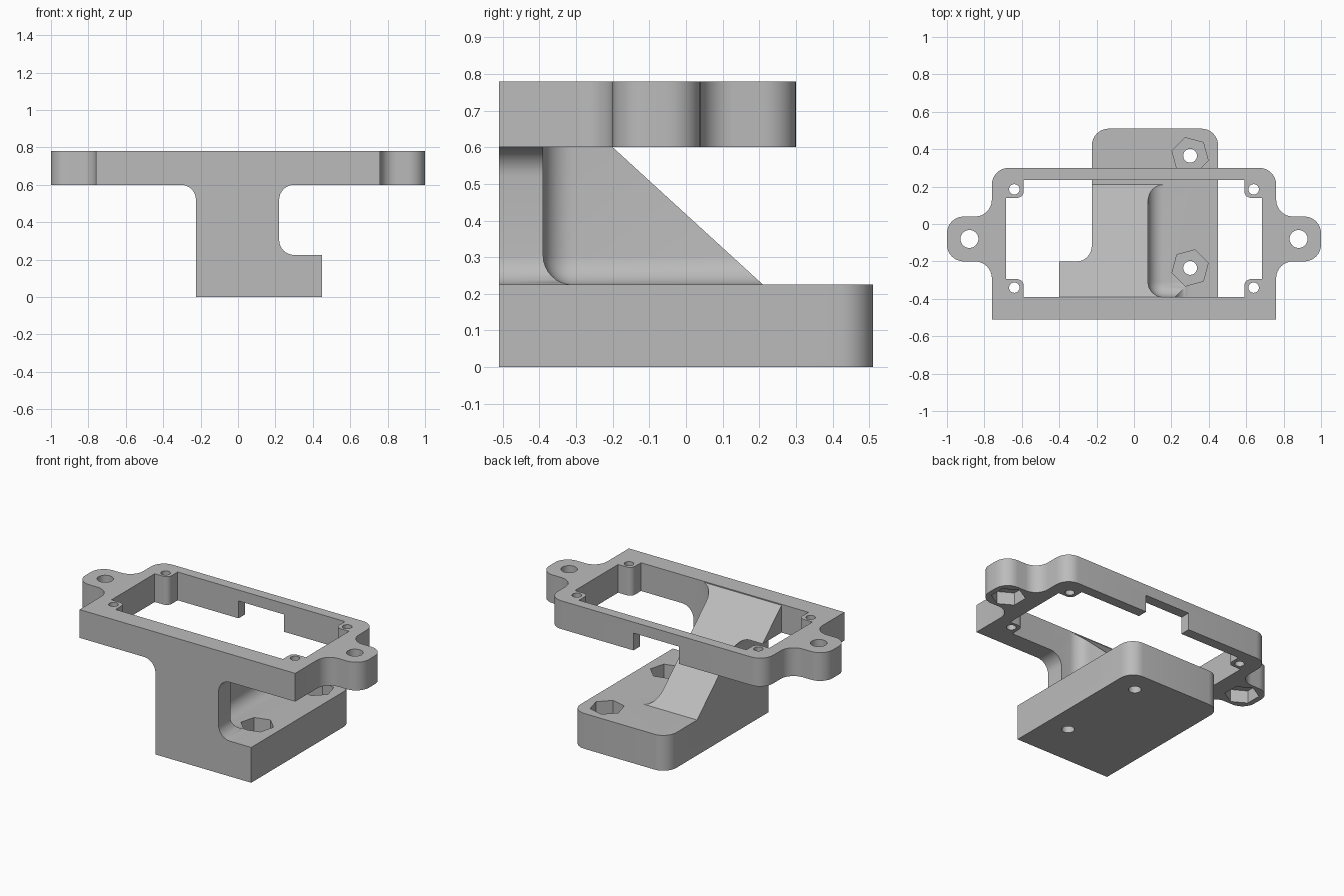
import bpy, bmesh, math
from mathutils import Vector

cube = bpy.data.objects.get("Cube")
if cube:
    bpy.data.objects.remove(cube, do_unlink=True)

grey = bpy.data.materials.new("plain_grey")
grey.use_nodes = True
tone = (0.5, 0.5, 0.5, 1)
grey.diffuse_color = tone
grey.node_tree.nodes["Principled BSDF"].inputs["Base Color"].default_value = tone

FILLET = 0.08
ROUND = 0.09
FRAME_LOW, FRAME_TOP, BASE_TOP = 0.6, 0.78, 0.225
FRONT, WALL_BACK = -0.51, -0.39


def make_object(name, bm):
    bmesh.ops.recalc_face_normals(bm, faces=bm.faces)
    mesh = bpy.data.meshes.new(name)
    bm.to_mesh(mesh)
    bm.free()
    mesh.materials.append(grey)
    obj = bpy.data.objects.new(name, mesh)
    bpy.context.collection.objects.link(obj)
    return obj


def rounded(corners, steps=8):
    """Outline whose corners (u, v, radius) become tangent arcs."""
    out = []
    for i, (u, v, r) in enumerate(corners):
        p = Vector((u, v))
        if not r:
            out.append(p)
            continue
        a = (Vector(corners[i - 1][:2]) - p).normalized()
        b = (Vector(corners[(i + 1) % len(corners)][:2]) - p).normalized()
        half = a.angle(b) / 2
        centre = p + (a + b).normalized() * r / math.sin(half)
        start = p + a * r / math.tan(half) - centre
        end = p + b * r / math.tan(half) - centre
        sweep = start.angle_signed(end)
        for k in range(steps + 1):
            t = -sweep * k / steps
            c, s = math.cos(t), math.sin(t)
            out.append(centre + Vector((start.x * c - start.y * s,
                                        start.x * s + start.y * c)))
    return out


def prism(name, outline, low, high, axis="z"):
    """Extrude a 2D outline along one axis."""
    place = {"z": lambda p, d: (p[0], p[1], d),
             "y": lambda p, d: (p[0], d, p[1]),
             "x": lambda p, d: (d, p[0], p[1])}[axis]
    bm = bmesh.new()
    rings = [[bm.verts.new(place(p, d)) for p in outline] for d in (low, high)]
    bm.faces.new(rings[0])
    bm.faces.new(rings[1])
    n = len(outline)
    for i in range(n):
        j = (i + 1) % n
        bm.faces.new((rings[0][i], rings[0][j], rings[1][j], rings[1][i]))
    return make_object(name, bm)


def box(name, x, y, z):
    return prism(name, [(x[0], y[0]), (x[1], y[0]), (x[1], y[1]), (x[0], y[1])], *z)


def drill(name, x, y, radius, low, high, sides=32, turn=0.0):
    ring = [(x + radius * math.cos(math.radians(turn) + math.tau * i / sides),
             y + radius * math.sin(math.radians(turn) + math.tau * i / sides))
            for i in range(sides)]
    return prism(name, ring, low, high)


def combine(target, tool, operation):
    mod = target.modifiers.new(operation.lower(), "BOOLEAN")
    mod.operation, mod.solver, mod.object = operation, "EXACT", tool
    bpy.context.view_layer.objects.active = target
    bpy.ops.object.modifier_apply(modifier=mod.name)
    bpy.data.objects.remove(tool, do_unlink=True)


def pocket(side):
    """Space beside the rib, filleted where rib, wall and base meet."""
    bm = bmesh.new()
    bmesh.ops.create_cube(bm, size=1)
    low, high = Vector((0.075, WALL_BACK, BASE_TOP)), Vector((0.8, 0.8, 1.2))
    for v in bm.verts:
        v.co = [high[i] if v.co[i] > 0 else low[i] for i in range(3)]
    corner = min(bm.verts, key=lambda v: (v.co - low).length)
    bmesh.ops.bevel(bm, geom=list(corner.link_edges), offset=FILLET, segments=8,
                    profile=0.5, affect="EDGES")
    for v in bm.verts:
        v.co.x *= side
    return make_object("rib_pocket", bm)


# Upright wall with rib: front silhouette, then pockets and slope cut away
left, right = -0.225, 0.22
silhouette = rounded([
    (left, 0.1, 0), (0.45, 0.1, 0), (0.45, BASE_TOP, 0),
    (right, BASE_TOP, FILLET), (right, FRAME_LOW, FILLET), (0.4, FRAME_LOW, 0),
    (0.4, FRAME_TOP, 0), (-0.4, FRAME_TOP, 0), (-0.4, FRAME_LOW, 0),
    (left, FRAME_LOW, FILLET)])
bracket = prism("servo_bracket", silhouette, FRONT, 0.21, "y")
bracket.name = "mounting_bracket"
for side in (-1, 1):
    combine(bracket, pocket(side), "DIFFERENCE")
slope = [(0.21, BASE_TOP), (-0.397, FRAME_TOP), (-0.397, 1), (0.6, 1), (0.6, BASE_TOP)]
combine(bracket, prism("rib_slope", slope, -1, 1, "x"), "DIFFERENCE")

# Base plate with rounded back corners
base = rounded([(left, FRONT, 0), (0.45, FRONT, 0),
                (0.45, 0.51, ROUND), (left, 0.51, ROUND)])
combine(bracket, prism("base_plate", base, 0, BASE_TOP), "UNION")

# Top frame with an ear on each side
half = [(0.76, FRONT, 0), (0.76, -0.2, ROUND), (1, -0.2, ROUND),
        (1, 0.04, ROUND), (0.76, 0.04, ROUND), (0.76, 0.3, ROUND)]
outline = rounded(half + [(-x, y, r) for x, y, r in reversed(half)])
frame = prism("top_frame", outline, FRAME_LOW, FRAME_TOP)

# Frame opening leaves a screw boss in every corner
back, inner, boss = 0.235, 0.685, 0.095
side_run = [(inner - boss, WALL_BACK, 0), (inner - boss, WALL_BACK + boss, 0.035),
            (inner, WALL_BACK + boss, 0), (inner, back - boss, 0),
            (inner - boss, back - boss, 0.035), (inner - boss, back, 0)]
opening = rounded(side_run + [(-x, y, r) for x, y, r in reversed(side_run)])
combine(frame, prism("frame_opening", opening, 0.5, 0.9), "DIFFERENCE")

# Notch under the back rail
combine(frame, box("rail_notch", (-0.16, 0.16), (0.2, 0.4), (0.5, 0.71)), "DIFFERENCE")

# Screw holes and hexagonal nut pockets in the frame
for side in (-1, 1):
    for y in (-0.34, 0.185):
        combine(frame, drill("boss_hole", side * 0.64, y, 0.028, 0.5, 0.9, 20), "DIFFERENCE")
    combine(frame, drill("ear_hole", side * 0.88, -0.08, 0.048, 0.5, 0.9), "DIFFERENCE")
    combine(frame, drill("ear_nut", side * 0.88, -0.08, 0.1, 0.5, 0.68, 6, 30), "DIFFERENCE")
combine(bracket, frame, "UNION")

# Nut pockets and screw holes in the base
for y, turn in ((0.365, -15), (-0.235, 15)):
    combine(bracket, drill("base_nut", 0.3, y, 0.1, 0.12, 0.5, 6, turn), "DIFFERENCE")
    combine(bracket, drill("base_hole", 0.3, y, 0.037, -0.1, 0.3, 24), "DIFFERENCE")

# Smooth fillets, crisp edges
bpy.ops.object.select_all(action="DESELECT")
bracket.select_set(True)
bpy.context.view_layer.objects.active = bracket
bpy.ops.object.shade_smooth_by_angle(angle=math.radians(30))
